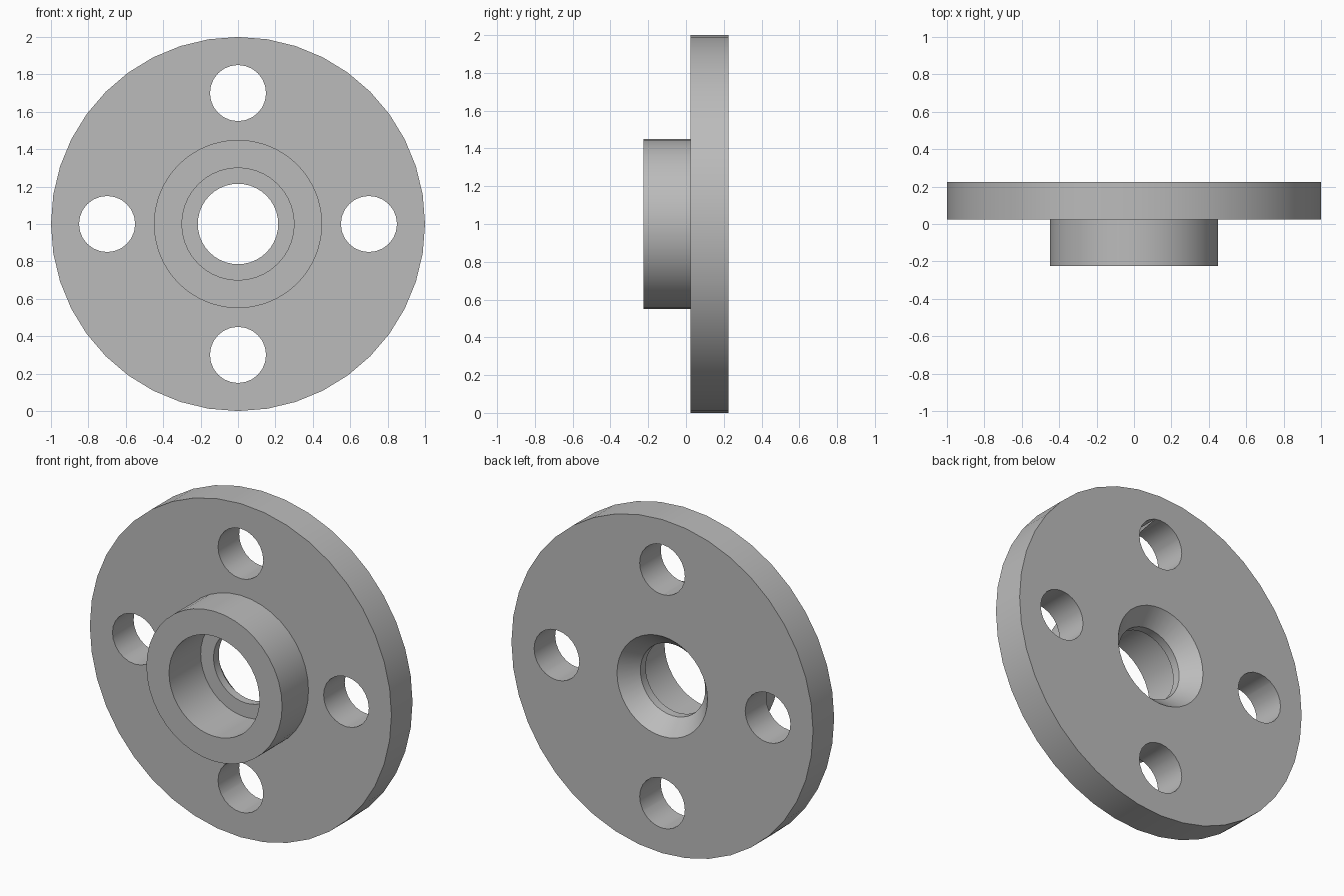
import bpy, bmesh, math

cube = bpy.data.objects.get("Cube")
if cube:
    bpy.data.objects.remove(cube, do_unlink=True)

steel = bpy.data.materials.new("plain_grey")
steel.use_nodes = True
GREY = (0.5, 0.5, 0.5, 1)
steel.diffuse_color = GREY
steel.node_tree.nodes["Principled BSDF"].inputs["Base Color"].default_value = GREY

SIDES = 40
CENTRE_Z = 1.0


def lathe(name, profile, sides):
    """Revolve a closed (radius, y) profile around the y axis."""
    bm = bmesh.new()
    rings = []
    for i in range(sides):
        a = 2 * math.pi * i / sides
        rings.append([bm.verts.new((r * math.cos(a), y, r * math.sin(a)))
                      for r, y in profile])
    n = len(profile)
    for i in range(sides):
        p, q = rings[i], rings[(i + 1) % sides]
        for j in range(n):
            k = (j + 1) % n
            bm.faces.new((p[j], p[k], q[k], q[j]))
    bmesh.ops.recalc_face_normals(bm, faces=bm.faces)
    mesh = bpy.data.meshes.new(name)
    bm.to_mesh(mesh)
    bm.free()
    obj = bpy.data.objects.new(name, mesh)
    bpy.context.collection.objects.link(obj)
    obj.location.z = CENTRE_Z
    obj.data.materials.append(steel)
    return obj


# Flange: disc, raised hub, stepped bore with a lip and a countersunk back
flange = lathe("flange", [
    (0.30, -0.225), (0.45, -0.225), (0.45, 0.025), (1.0, 0.025),
    (1.0, 0.225), (0.30, 0.225), (0.215, 0.125), (0.215, 0.075),
    (0.30, 0.075)], SIDES)

# Four bolt holes
for i in range(4):
    a = i * math.pi / 2
    bpy.ops.mesh.primitive_cylinder_add(
        vertices=24, radius=0.15, depth=0.6, rotation=(math.pi / 2, 0, 0),
        location=(0.7 * math.cos(a), 0.125, CENTRE_Z + 0.7 * math.sin(a)))
    cutter = bpy.context.object
    cutter.name = f"bolt_hole_cutter_{i + 1}"
    cutter.data.materials.append(steel)
    bpy.context.view_layer.objects.active = flange
    cut = flange.modifiers.new("bolt_hole", 'BOOLEAN')
    cut.operation = 'DIFFERENCE'
    cut.solver = 'EXACT'
    cut.object = cutter
    bpy.ops.object.modifier_apply(modifier=cut.name)
    bpy.data.objects.remove(cutter, do_unlink=True)

bpy.ops.object.select_all(action='DESELECT')
flange.select_set(True)
bpy.context.view_layer.objects.active = flange
bpy.ops.object.shade_smooth_by_angle(angle=math.radians(30))
